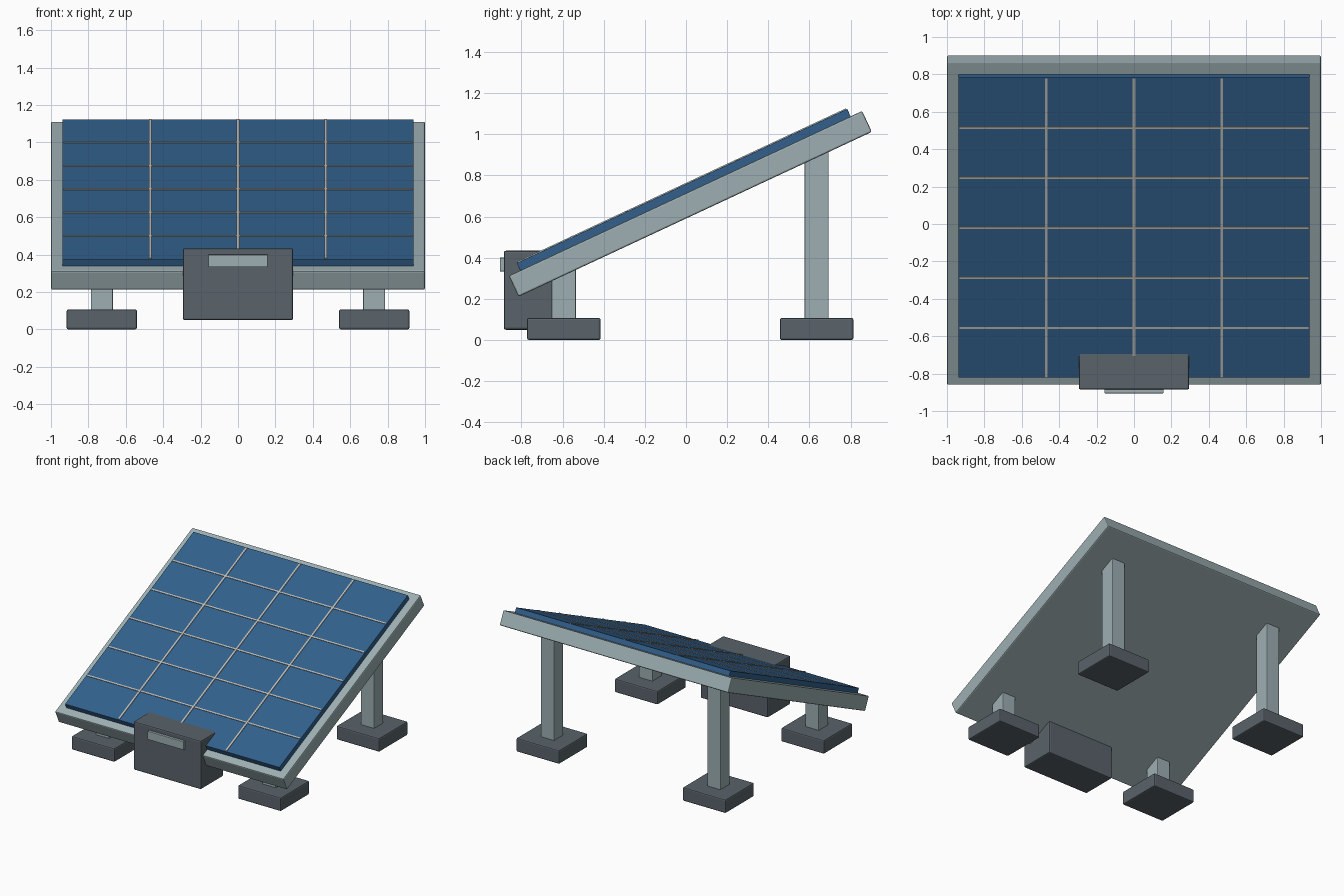
import bpy
import bmesh
from math import radians
from mathutils import Matrix, Vector

old = bpy.data.objects.get("Cube")
if old:
    bpy.data.objects.remove(old, do_unlink=True)


def material(name, rgb):
    m = bpy.data.materials.new(name)
    m.use_nodes = True
    color = (*rgb, 1.0)
    m.diffuse_color = color
    m.node_tree.nodes["Principled BSDF"].inputs["Base Color"].default_value = color
    return m


METAL = material("light grey metal", (0.34, 0.43, 0.45))
DARK = material("dark grey casing", (0.10, 0.125, 0.145))
CELL = material("blue solar glass", (0.032, 0.118, 0.265))
STRIP = material("pale grid line", (0.50, 0.50, 0.47))


def box(name, size, loc, mat, bevel=0.0, frame=Matrix()):
    """Box centred at loc, optionally placed in a tilted frame."""
    bm = bmesh.new()
    bmesh.ops.create_cube(bm, size=1.0)
    bmesh.ops.scale(bm, vec=Vector(size), verts=bm.verts)
    mesh = bpy.data.meshes.new(name)
    bm.to_mesh(mesh)
    bm.free()
    mesh.materials.append(mat)
    obj = bpy.data.objects.new(name, mesh)
    obj.matrix_world = frame @ Matrix.Translation(loc)
    bpy.context.collection.objects.link(obj)
    if bevel:
        mod = obj.modifiers.new("soft edges", 'BEVEL')
        mod.width = bevel
        mod.segments = 2
    return obj


# Tilted panel: frame tray, glass and grid lines share one local frame
tilt = Matrix.Translation((0, 0.021, 0.662)) @ Matrix.Rotation(radians(25), 4, 'X')
width, length = 1.876, 1.772
box("panel_frame", (2.0, 1.895, 0.112), (0, 0, 0), METAL, 0.008, tilt)
box("solar_glass", (width, length, 0.05), (0, 0, 0.071), CELL, 0.002, tilt)

columns, rows = 4, 6
for i in range(1, columns):
    x = width * (i / columns - 0.5)
    box(f"column_line_{i}", (0.014, length - 0.01, 0.008), (x, 0, 0.097), STRIP, 0, tilt)
for i in range(1, rows):
    y = length * (i / rows - 0.5)
    box(f"row_line_{i}", (width - 0.01, 0.012, 0.008), (0, y, 0.096), STRIP, 0, tilt)

# Four posts on block feet; post tops end inside the tilted frame
for end, y, top in (("front", -0.594, 0.36), ("rear", 0.635, 0.93)):
    for side, x in (("left", 0.728), ("right", -0.728)):
        box(f"{end}_{side}_foot", (0.376, 0.358, 0.108), (x, y, 0.054), DARK, 0.01)
        box(f"{end}_{side}_post", (0.117, 0.117, top - 0.09),
            (x, y, (top + 0.09) / 2), METAL, 0.005)

# Control box hung on the low edge, with a pale display plate
box("control_box", (0.59, 0.285, 0.384), (0, -0.743, 0.242), DARK, 0.01)
box("display_plate", (0.316, 0.03, 0.066), (0, -0.89, 0.367), METAL, 0.002)
